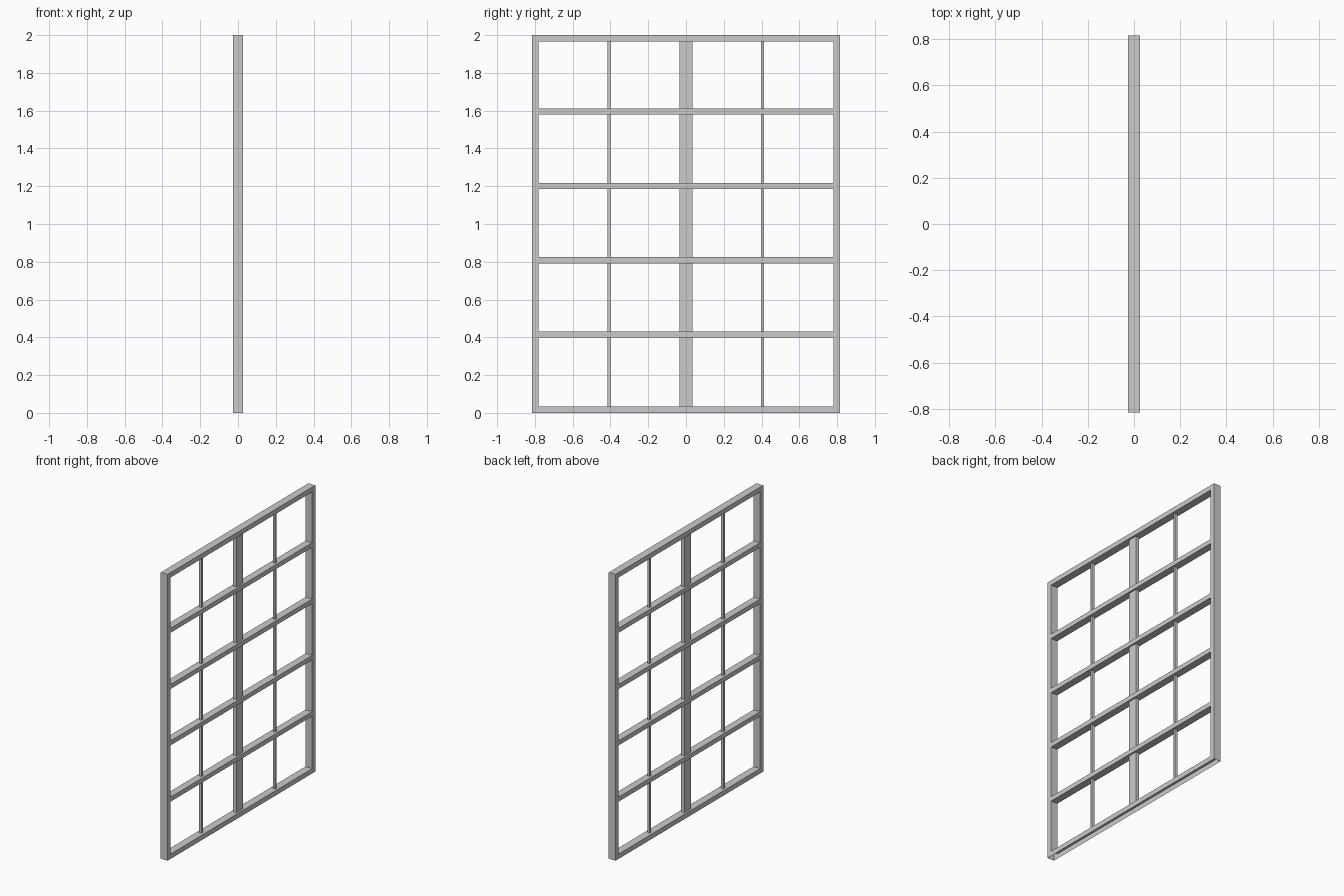
import bpy, bmesh

if "Cube" in bpy.data.objects:
    bpy.data.objects.remove(bpy.data.objects["Cube"])

W, H, D = 0.815, 2.0, 0.0265   # half width, height, half depth
S = 0.034                      # frame member thickness


def finish(name, bm):
    bmesh.ops.recalc_face_normals(bm, faces=bm.faces)
    mesh = bpy.data.meshes.new(name)
    bm.to_mesh(mesh)
    bm.free()
    obj = bpy.data.objects.new(name, mesh)
    bpy.context.collection.objects.link(obj)
    return obj


def bar(name, x, y0, y1, z0, z1):
    bm = bmesh.new()
    bmesh.ops.create_cube(bm, size=1)
    for v in bm.verts:
        v.co.x *= 2 * x
        v.co.y = y0 if v.co.y < 0 else y1
        v.co.z = z0 if v.co.z < 0 else z1
    return finish(name, bm)


# outer frame: hollow rectangular ring, open along the underside
bm = bmesh.new()
rings = []
for w, lo, hi in ((W, 0, H), (W - S, S, H - S)):
    for x in (D, -D):
        rings.append([bm.verts.new((x, y, z))
                      for y, z in ((-w, lo), (w, lo), (w, hi), (-w, hi))])
out_f, out_b, in_f, in_b = rings
for a, b in ((out_f, out_b), (out_f, in_f), (out_b, in_b), (in_f, in_b)):
    for i in range(4):
        j = (i + 1) % 4
        if a is out_f and b is out_b and i == 0:
            continue  # bottom left open
        bm.faces.new((a[i], a[j], b[j], b[i]))
finish("outer_frame", bm)

# horizontal rails
rail_z = [0.415, 0.808, 1.202, 1.595]
for i, z in enumerate(rail_z):
    bar(f"cross_rail_{i + 1}", D - 0.001, -W + S, W - S, z - 0.016, z + 0.016)

# vertical bars in each bay between rails
edges = [S] + [z + s * 0.016 for z in rail_z for s in (-1, 1)] + [H - S]
for i in range(5):
    lo, hi = edges[2 * i], edges[2 * i + 1]
    bar(f"centre_post_{i + 1}", 0.013, -0.035, 0.035, lo, hi)
    for side, y in (("left", -0.407), ("right", 0.405)):
        bar(f"{side}_glazing_bar_{i + 1}", 0.009, y - 0.008, y + 0.008, lo, hi)
